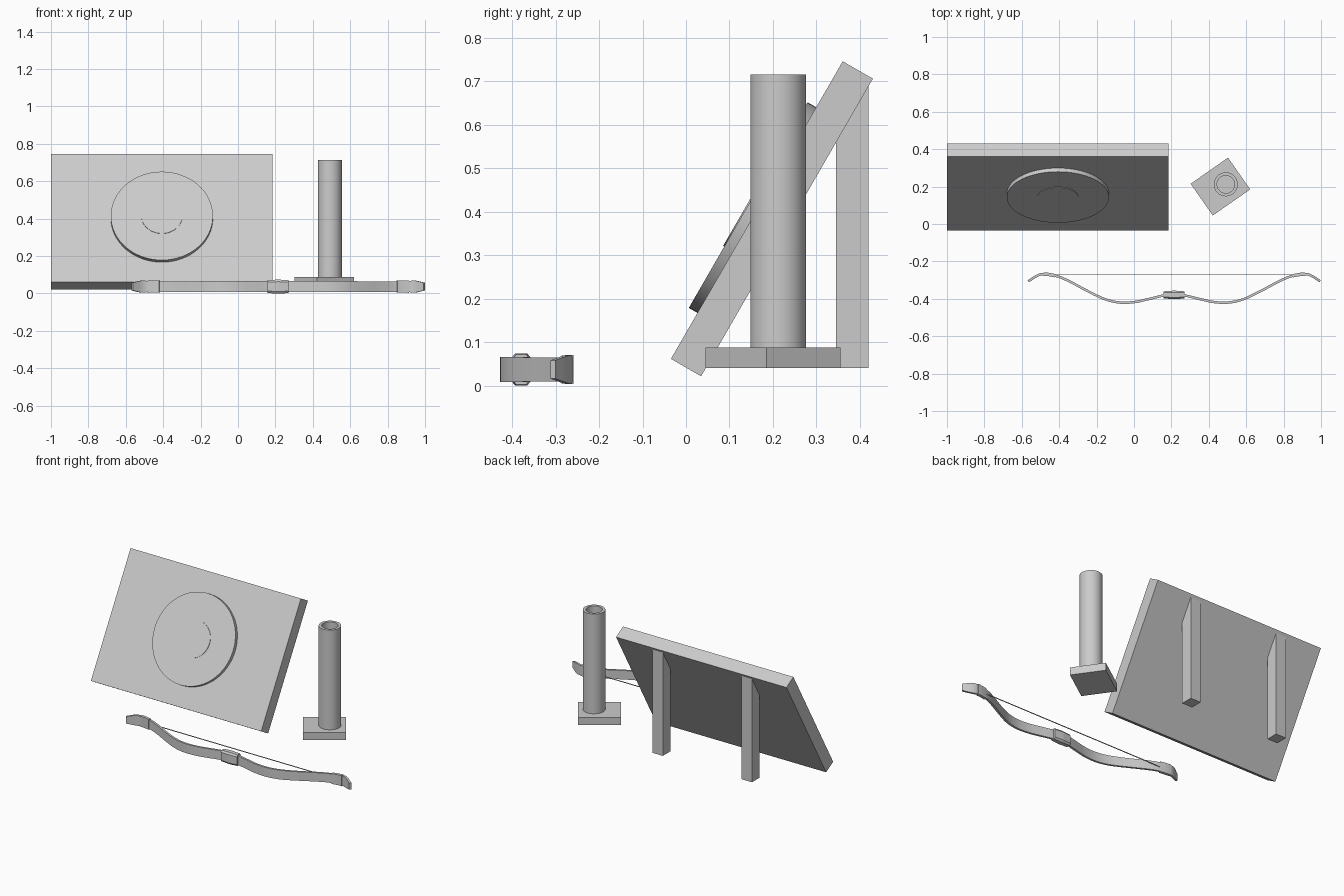
import bpy, bmesh, math
from mathutils import Vector, Matrix

if "Cube" in bpy.data.objects:
    bpy.data.objects.remove(bpy.data.objects["Cube"])

TILT = math.radians(-30)
BOARD_C = Vector((-0.407, 0.1975, 0.3835))
BOW_X, BOW_Z = 0.215, 0.037


def make(name, verts, faces, smooth=False):
    me = bpy.data.meshes.new(name)
    me.from_pydata([tuple(v) for v in verts], [], faces)
    bm = bmesh.new()
    bm.from_mesh(me)
    bmesh.ops.recalc_face_normals(bm, faces=bm.faces)
    bm.to_mesh(me)
    bm.free()
    ob = bpy.data.objects.new(name, me)
    bpy.context.collection.objects.link(ob)
    if smooth:
        bpy.ops.object.select_all(action='DESELECT')
        ob.select_set(True)
        bpy.context.view_layer.objects.active = ob
        bpy.ops.object.shade_smooth_by_angle(angle=math.radians(35))
    return ob


def loft(name, rings, smooth=False, closed=False):
    """Skin equal-sized rings; cap the ends unless the rings form a loop."""
    n, m = len(rings[0]), len(rings)
    faces = []
    for i in range(m if closed else m - 1):
        j = (i + 1) % m
        for k in range(n):
            l = (k + 1) % n
            faces.append((i * n + k, i * n + l, j * n + l, j * n + k))
    if not closed:
        faces += [tuple(range(n)), tuple(range((m - 1) * n, m * n))]
    return make(name, [v for r in rings for v in r], faces, smooth)


def box(name, centre, size, matrix=Matrix.Identity(3)):
    c = Vector(centre)
    sx, sy, sz = (s / 2 for s in size)
    rings = [[c + matrix @ Vector((x, y, z)) for x, y in
              ((-sx, -sy), (sx, -sy), (sx, sy), (-sx, sy))] for z in (-sz, sz)]
    return loft(name, rings)


def turned(name, centre, profile, matrix=Matrix.Identity(3), n=64):
    """Stack of circles (radius, height) along the local z axis."""
    c = Vector(centre)
    rings = [[c + matrix @ Vector((r * math.cos(2 * math.pi * k / n),
                                   r * math.sin(2 * math.pi * k / n), h))
              for k in range(n)] for r, h in profile]
    return loft(name, rings, True)


# Tilted target board with two raised discs
tilt = Matrix.Rotation(TILT, 3, 'X')
box("target_board", BOARD_C, (1.185, 0.08, 0.79), tilt)
face_rot = tilt @ Matrix.Rotation(math.pi / 2, 3, 'X')   # local z -> board front
turned("target_ring", BOARD_C, [(0.273, 0.03), (0.273, 0.063)], face_rot)
turned("target_bullseye", BOARD_C, [(0.11, 0.05), (0.11, 0.066)], face_rot)

# Vertical back legs with tops cut to the slope of the board
for side, x in (("left", -0.717), ("right", -0.097)):
    prof = ((0.345, 0.04), (0.42, 0.04), (0.42, 0.70), (0.345, 0.57))
    loft(side + "_back_leg", [[(x + d, y, z) for y, z in prof] for d in (-0.036, 0.036)])

# Arrow holder: turned base plate and hollow tube
box("holder_base", (0.462, 0.2, 0.064), (0.244, 0.207, 0.048),
    Matrix.Rotation(math.radians(35), 3, 'Z'))
turned("holder_tube", (0.491, 0.212, 0),
       [(0.064, 0.08), (0.064, 0.715), (0.047, 0.715), (0.047, 0.1)], n=48)

# Bow limb path: distance from grip, y, half height
LIMB = [(0.0, -0.378, 0.029), (0.06, -0.383, 0.029), (0.14, -0.402, 0.029),
        (0.21, -0.417, 0.029), (0.29, -0.42, 0.029), (0.37, -0.402, 0.029),
        (0.46, -0.36, 0.028), (0.55, -0.312, 0.028), (0.62, -0.281, 0.028),
        (0.69, -0.268, 0.029), (0.73, -0.275, 0.032), (0.78, -0.306, 0.021)]


def catmull(pts, steps=5):
    p = [Vector(q) for q in pts]
    p = [Vector((-p[1].x, p[1].y, p[1].z))] + p + [2 * p[-1] - p[-2]]
    out = []
    for i in range(1, len(p) - 2):
        a, b, c, d = p[i - 1:i + 3]
        for s in range(steps):
            t = s / steps
            out.append(0.5 * (2 * b + (c - a) * t + (2 * a - 5 * b + 4 * c - d) * t ** 2
                              + (3 * b - a - 3 * c + d) * t ** 3))
    return out + [p[-2]]


half = catmull(LIMB)
path = [Vector((-p.x, p.y, p.z)) for p in reversed(half[1:])] + half


def strip(name, pts, thick, extra=0.0):
    """Flat rectangular band swept along points in the ground plane."""
    rings = []
    for i, p in enumerate(pts):
        t = pts[min(i + 1, len(pts) - 1)] - pts[max(i - 1, 0)]
        nrm = Vector((-t.y, t.x, 0)).normalized() * thick / 2
        c = Vector((BOW_X + p.x, p.y, BOW_Z))
        h = Vector((0, 0, p.z + extra))
        rings.append([c - nrm - h, c + nrm - h, c + nrm + h, c - nrm + h])
    return loft(name, rings, True)


strip("bow_limbs", path, 0.013)

# Bindings where the string meets the limbs
for side, s in (("left", -1), ("right", 1)):
    pts = [Vector((s * p.x, p.y, p.z)) for p in half if 0.63 < p.x < 0.70]
    strip(side + "_string_binding", pts, 0.018, 0.004)

# Grip, slightly fuller in the middle
loft("bow_grip", [[(BOW_X + x, -0.379 + y * d, BOW_Z + z * e) for y, z in
                   ((-1, -0.7), (-0.6, -1), (0.6, -1), (1, -0.7),
                    (1, 0.7), (0.6, 1), (-0.6, 1), (-1, 0.7))]
                  for x, d, e in ((-0.056, 0.019, 0.035), (0, 0.023, 0.037),
                                  (0.056, 0.019, 0.035))])

# String
box("bow_string", (BOW_X, -0.272, BOW_Z), (1.32, 0.004, 0.004))
